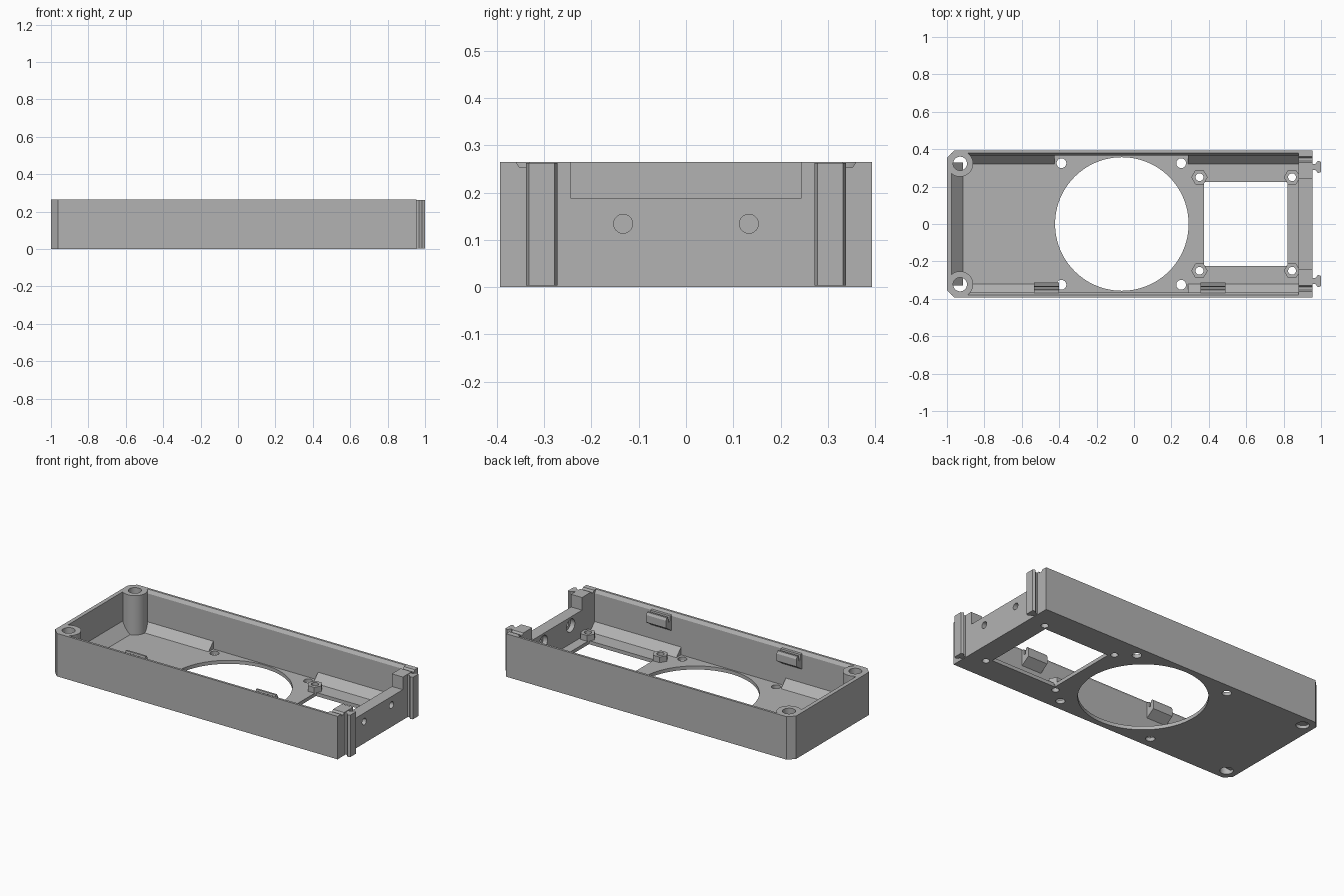
import bpy, bmesh
from math import pi, cos, sin

cube = bpy.data.objects.get("Cube")
if cube:
    bpy.data.objects.remove(cube, do_unlink=True)

grey = bpy.data.materials.new("plain grey")
grey.use_nodes = True
colour = (0.45, 0.45, 0.45, 1)
grey.diffuse_color = colour
grey.node_tree.nodes["Principled BSDF"].inputs["Base Color"].default_value = colour

HEIGHT, FLOOR = 0.265, 0.022
PLACE = {"x": lambda p, t: (t, p[0], p[1]),
         "y": lambda p, t: (p[0], t, p[1]),
         "z": lambda p, t: (p[0], p[1], t)}


def prism(name, points, axis, start, end):
    """Extrude a flat outline along one axis."""
    bm = bmesh.new()
    ends = [[bm.verts.new(PLACE[axis](p, t)) for p in points] for t in (start, end)]
    for ring in ends:
        bm.faces.new(ring)
    n = len(points)
    for i in range(n):
        j = (i + 1) % n
        bm.faces.new((ends[0][i], ends[0][j], ends[1][j], ends[1][i]))
    bmesh.ops.recalc_face_normals(bm, faces=bm.faces)
    mesh = bpy.data.meshes.new(name)
    bm.to_mesh(mesh)
    bm.free()
    mesh.materials.append(grey)
    ob = bpy.data.objects.new(name, mesh)
    bpy.context.collection.objects.link(ob)
    return ob


def box(name, x0, x1, y0, y1, z0, z1):
    return prism(name, [(x0, y0), (x1, y0), (x1, y1), (x0, y1)], "z", z0, z1)


def cylinder(name, u, v, radius, axis, start, end, sides=40):
    ring = [(u + radius * cos(2 * pi * i / sides), v + radius * sin(2 * pi * i / sides))
            for i in range(sides)]
    return prism(name, ring, axis, start, end)


def cut(target, cutter):
    """Subtract the cutter, bake the result and drop the cutter."""
    mod = target.modifiers.new("cut", "BOOLEAN")
    mod.operation, mod.solver, mod.object = "DIFFERENCE", "EXACT", cutter
    graph = bpy.context.evaluated_depsgraph_get()
    baked = bpy.data.meshes.new_from_object(target.evaluated_get(graph))
    target.modifiers.clear()
    target.data = baked
    bpy.data.objects.remove(cutter, do_unlink=True)


def smooth(ob):
    bpy.ops.object.select_all(action="DESELECT")
    ob.select_set(True)
    bpy.context.view_layer.objects.active = ob
    bpy.ops.object.shade_smooth_by_angle(angle=0.5)


# Outer block with two clipped corners
tray = prism("tray", [(-1, -0.355), (-0.962, -0.393), (0.955, -0.393),
                      (0.955, 0.393), (-0.962, 0.393), (-1, 0.355)], "z", 0, HEIGHT)

# Interior with sloped lower edges and a bevelled rim
half = [(0.32, FLOOR), (0.366, 0.07), (0.366, 0.245), (0.379, HEIGHT), (0.379, 0.3)]
cut(tray, prism("cavity", half + [(-y, z) for y, z in reversed(half)], "x", -0.975, 0.88))

# Square clearance and round opening for the fan
cut(tray, box("fan_clearance", -0.425, 0.29, -0.366, 0.366, FLOOR, 0.12))
cut(tray, cylinder("fan_opening", -0.065, 0, 0.357, "z", -0.1, 0.1, 96))

# Rectangular floor window and low middle of the end wall
cut(tray, box("floor_window", 0.375, 0.82, -0.225, 0.225, -0.1, 0.1))
cut(tray, box("end_notch", 0.8, 1.1, -0.243, 0.243, 0.187, 0.4))

for side in (-1, 1):
    # Shallow groove over the end wall
    groove = [(0.33, 0.3), (0.33, HEIGHT), (0.338, 0.253),
              (0.352, 0.253), (0.36, HEIGHT), (0.36, 0.3)]
    cut(tray, prism("end_groove", [(side * y, z) for y, z in groove], "x", 0.87, 1.1))
    # Counterbored holes in the end wall
    cut(tray, cylinder("end_hole", side * 0.133, 0.134, 0.02, "x", 0.8, 1.1))
    cut(tray, cylinder("end_counterbore", side * 0.133, 0.134, 0.04, "x", 0.85, 0.91))
    # Fan screw holes
    for x in (-0.388, 0.252):
        cut(tray, cylinder("fan_screw_hole", x, side * 0.325, 0.026, "z", -0.1, 0.2))

    # Corner screw posts
    label = "left" if side > 0 else "right"
    spot = (-0.93, side * 0.323)
    post = cylinder("screw_post_" + label, *spot, 0.07, "z", 0, HEIGHT, 48)
    for part in (tray, post):
        cut(part, cylinder("post_bore", *spot, 0.037, "z", -0.1, 0.4))
    smooth(post)

    # Hexagonal nut bosses around the window
    for place, x in (("inner", 0.35), ("outer", 0.845)):
        boss = cylinder(f"nut_boss_{place}_{label}", x, side * 0.25, 0.044, "z",
                        FLOOR - 0.01, FLOOR + 0.035, 6)
        for part in (tray, boss):
            cut(part, cylinder("boss_bore", x, side * 0.25, 0.021, "z", -0.1, 0.2, 24))
        smooth(boss)

    # Dovetail tongues on the end wall
    tongue = [(0.95, 0.29), (0.968, 0.29), (0.984, 0.272), (1.0, 0.278),
              (1.0, 0.332), (0.984, 0.338), (0.968, 0.32), (0.95, 0.32)]
    prism("dovetail_" + label, [(x, side * y) for x, y in tongue], "z", 0.003, 0.262)

smooth(tray)

# Sloped fillet along the far end
prism("end_fillet", [(-0.98, FLOOR - 0.005), (-0.915, FLOOR), (-0.975, 0.085),
                     (-0.98, 0.085)], "y", -0.33, 0.33)

# Snap clips on the front wall
clip = [(-0.372, 0.15), (-0.312, 0.19), (-0.312, 0.235), (-0.32, 0.25),
        (-0.332, 0.25), (-0.338, 0.215), (-0.348, 0.215), (-0.352, 0.25), (-0.372, 0.25)]
for number, x in enumerate((-0.535, 0.355), 1):
    prism(f"snap_clip_{number}", clip, "x", x, x + 0.135)
